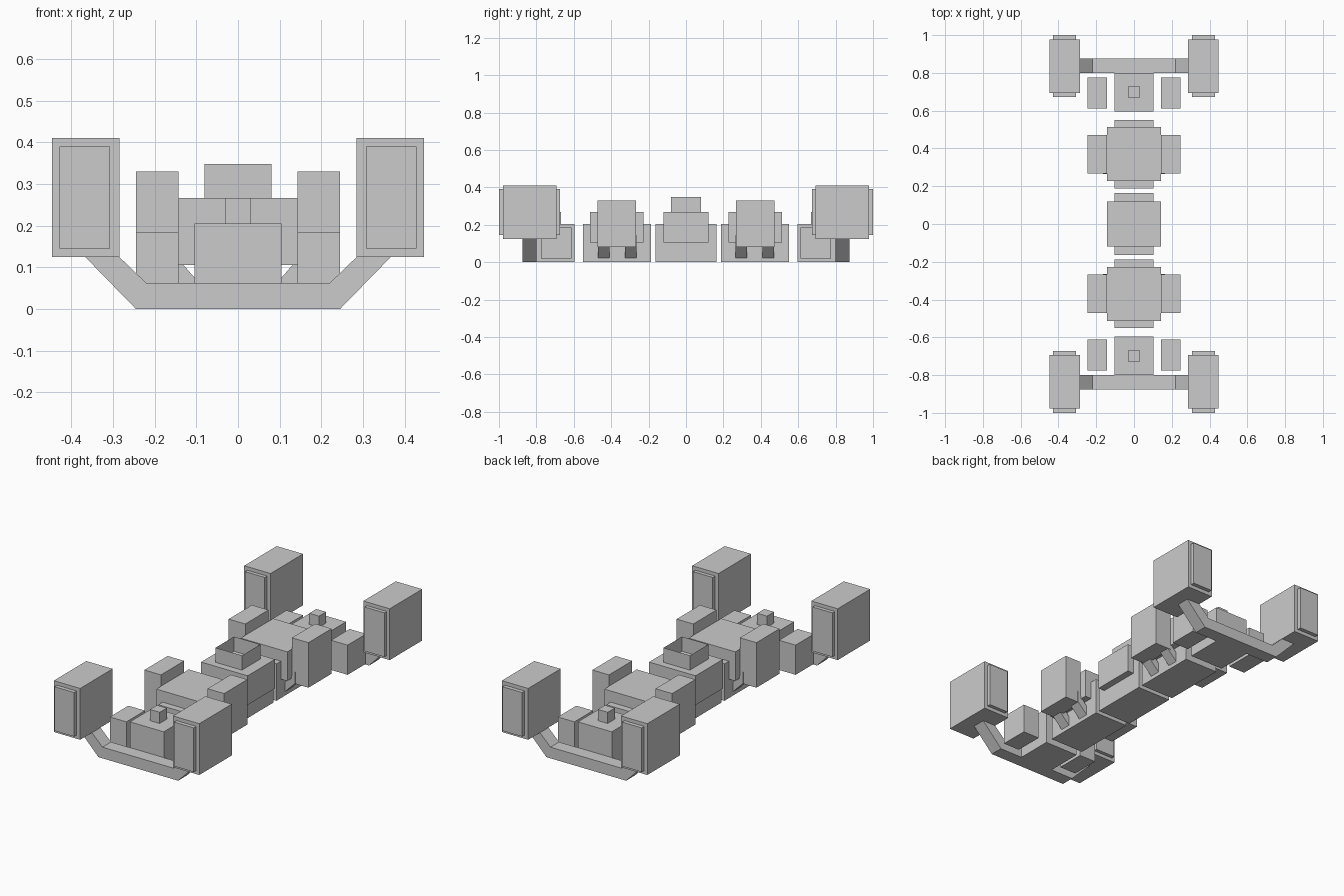
import bpy, bmesh

if "Cube" in bpy.data.objects:
    bpy.data.objects.remove(bpy.data.objects["Cube"])


def finish(name, bm):
    bmesh.ops.recalc_face_normals(bm, faces=bm.faces[:])
    me = bpy.data.meshes.new(name)
    bm.to_mesh(me)
    bm.free()
    ob = bpy.data.objects.new(name, me)
    bpy.context.collection.objects.link(ob)
    return ob


def box(name, x, y, z, open_ended=False):
    bm = bmesh.new()
    bmesh.ops.create_cube(bm, size=1)
    for v in bm.verts:
        v.co = [r[0] if c < 0 else r[1] for c, r in zip(v.co, (x, y, z))]
    if open_ended:
        ends = [f for f in bm.faces if len({round(v.co.z, 4) for v in f.verts}) == 1]
        bmesh.ops.delete(bm, geom=ends, context='FACES_ONLY')
    return finish(name, bm)


def prism(name, profile, y0, y1):
    # extrude an x-z profile along y
    bm = bmesh.new()
    face = bm.faces.new([bm.verts.new((x, y0, z)) for x, z in profile])
    ext = bmesh.ops.extrude_face_region(bm, geom=[face])
    verts = [g for g in ext['geom'] if isinstance(g, bmesh.types.BMVert)]
    bmesh.ops.translate(bm, verts=verts, vec=(0, y1 - y0, 0))
    return finish(name, bm)


def span(s, a, b):
    return tuple(sorted((s * a, s * b)))


BASE_X, BODY_X = (-0.104, 0.104), (-0.143, 0.143)

# centre segment with open-topped tray
box("centre_base", BASE_X, (-0.163, 0.163), (0, 0.205))
box("centre_body", BODY_X, (-0.12, 0.12), (0.105, 0.267))
box("centre_tray", (-0.081, 0.081), (-0.081, 0.081), (0.267, 0.348), True)

ARM = [(0.245, 0), (0.367, 0.125), (0.285, 0.125), (0.22, 0.062)]
arm_profile = ARM + [(-x, z) for x, z in reversed(ARM)]
STRUT = [(0.10, 0.018), (0.165, 0.083), (0.165, 0.145), (0.10, 0.07)]

for end, s in (("front", -1), ("back", 1)):
    # intermediate segment
    box(end + "_segment_base", BASE_X, span(s, 0.188, 0.551), (0, 0.205))
    box(end + "_segment_body", BODY_X, span(s, 0.228, 0.513), (0.105, 0.267))

    # end block, knob and bent cross arm
    box(end + "_end_block", BASE_X, span(s, 0.595, 0.80), (0, 0.205))
    box(end + "_knob", (-0.03, 0.03), span(s, 0.668, 0.73), (0.205, 0.267))
    prism(end + "_cross_arm", arm_profile, s * 0.80, s * 0.875)

    for side, t in (("left", -1), ("right", 1)):
        n = f"{end}_{side}_"
        # side pod carried on two slanted struts
        box(n + "side_pod", span(t, 0.143, 0.245), span(s, 0.268, 0.472), (0.08, 0.33))
        for i, y in enumerate((0.265, 0.41)):
            prism(f"{n}strut_{i + 1}", [(t * x, z) for x, z in STRUT],
                  s * y, s * (y + 0.06))
        # small block beside the end block
        box(n + "side_block", span(t, 0.143, 0.245), span(s, 0.612, 0.775), (0.02, 0.185))
        # outer pod with raised panels on both ends
        box(n + "outer_pod", span(t, 0.285, 0.447), span(s, 0.693, 0.978), (0.125, 0.41))
        for i, (a, b) in enumerate(((0.673, 0.693), (0.978, 1.0))):
            box(f"{n}end_panel_{i + 1}", span(t, 0.307, 0.428), span(s, a, b), (0.145, 0.39))
